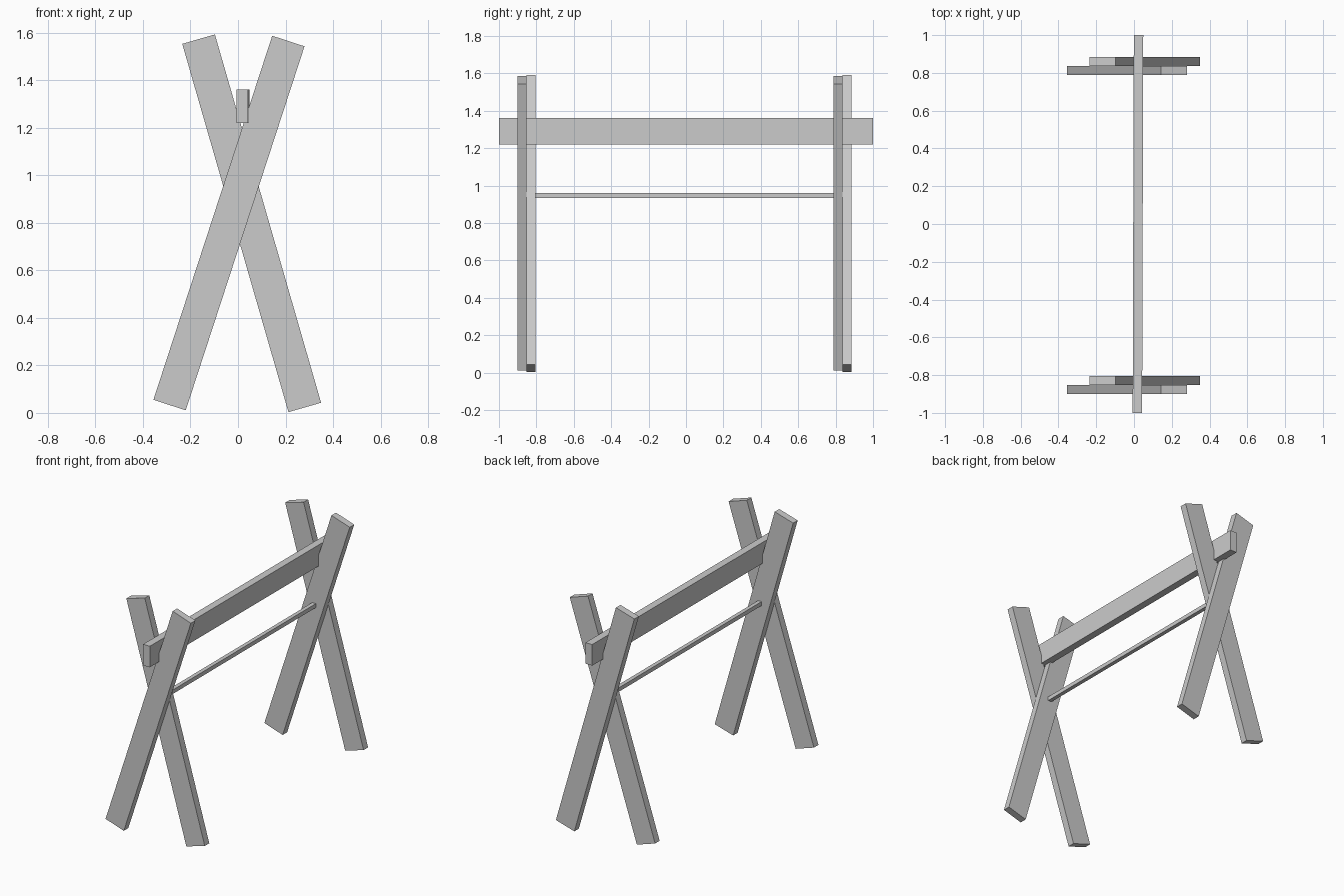
import bpy
import math

cube = bpy.data.objects.get("Cube")
if cube:
    bpy.data.objects.remove(cube, do_unlink=True)

GREY = (0.6, 0.6, 0.6, 1)
mat = bpy.data.materials.new("plain_grey")
mat.use_nodes = True
mat.diffuse_color = GREY
mat.node_tree.nodes["Principled BSDF"].inputs["Base Color"].default_value = GREY


def board(name, centre, size, rotation=(0, 0, 0)):
    """A straight plank with its size baked into the mesh."""
    bpy.ops.mesh.primitive_cube_add(size=1, location=centre, rotation=rotation)
    obj = bpy.context.object
    obj.name = name
    obj.scale = size
    bpy.ops.object.transform_apply(location=False, rotation=False, scale=True)
    obj.data.materials.append(mat)


def leg(name, bottom, top, y):
    """A plank leaning in the xz plane between two end midpoints."""
    dx, dz = top[0] - bottom[0], top[1] - bottom[1]
    centre = ((bottom[0] + top[0]) / 2, y, (bottom[1] + top[1]) / 2)
    board(name, centre, (0.143, 0.048, math.hypot(dx, dz)),
          (0, math.atan2(dx, dz), 0))


# Crossed leg pairs, one at each end
for end, y in (("front", -0.853), ("back", 0.837)):
    leg(end + "_outer_leg", (-0.288, 0.033), (0.212, 1.565), y - 0.024)
    leg(end + "_inner_leg", (0.281, 0.023), (-0.166, 1.573), y + 0.024)

# Top beam resting in the crossings, very slightly askew
board("top_beam", (0.021, 0, 1.291), (0.05, 2, 0.142), (0, 0, -0.003))

# Thin rail tying the two leg pairs together
board("lower_rail", (0.014, -0.008, 0.948), (0.027, 1.64, 0.027))
